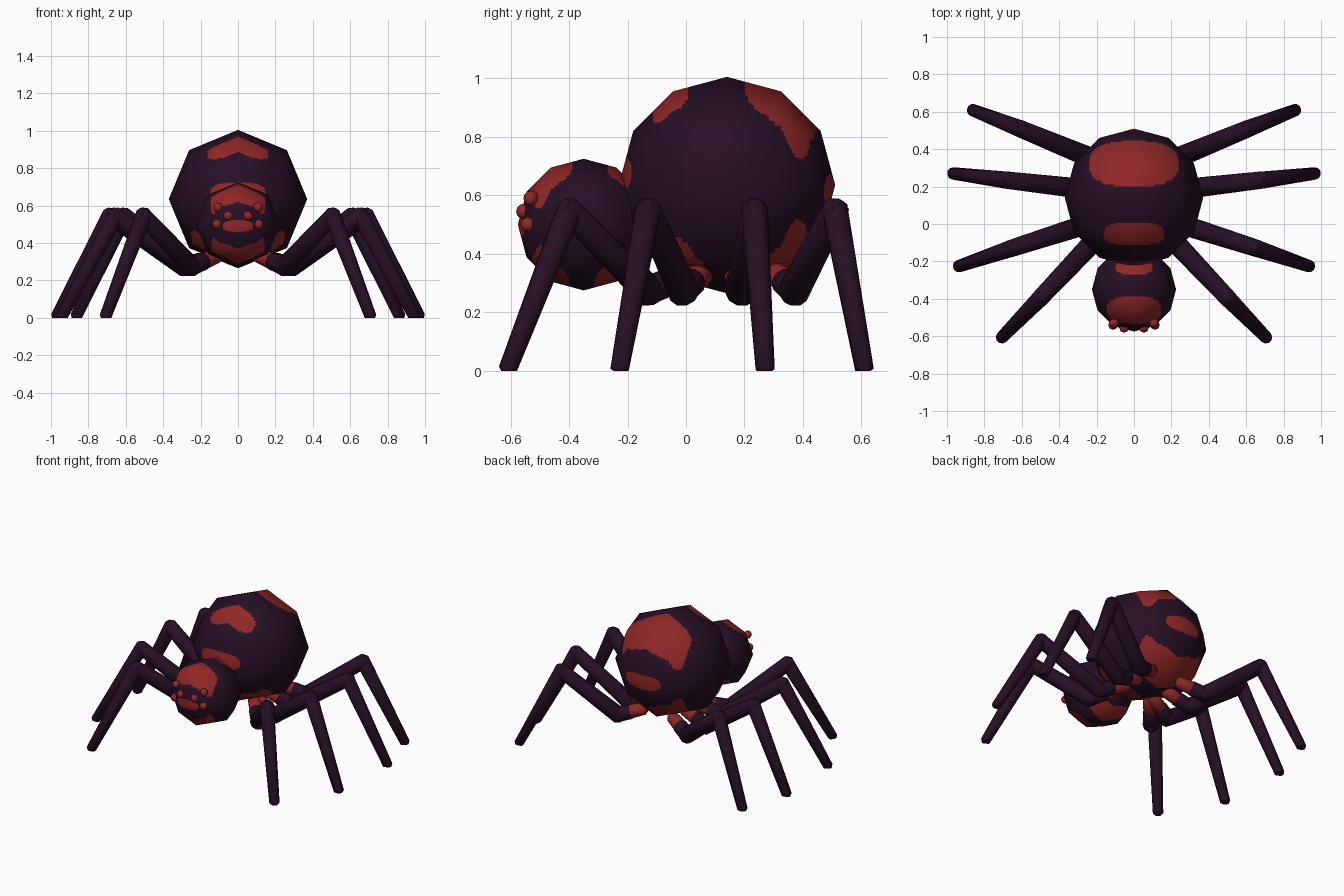
import bpy, bmesh, math
from mathutils import Vector, Matrix

if "Cube" in bpy.data.objects:
    bpy.data.objects.remove(bpy.data.objects["Cube"])


def material(name, rgb):
    m = bpy.data.materials.new(name)
    m.diffuse_color = (*rgb, 1)
    m.use_nodes = True
    m.node_tree.nodes["Principled BSDF"].inputs["Base Color"].default_value = m.diffuse_color
    return m


PURPLE = material("dark purple", (0.020, 0.0048, 0.019))
RED = material("dark red", (0.28, 0.02, 0.02))


def finish(bm, name, mats):
    me = bpy.data.meshes.new(name)
    bm.to_mesh(me)
    bm.free()
    for m in mats:
        me.materials.append(m)
    for p in me.polygons:
        p.use_smooth = True
    ob = bpy.data.objects.new(name, me)
    bpy.context.collection.objects.link(ob)
    return ob


# Red markings: (centre, half length, half width) across each quarter of a body ball
def is_marked(x, v, z):
    def blob(a, b):
        return abs(a) ** 2.6 + abs(b) ** 2.6 < 1
    if z > 0 and (blob(x / 0.65, (v - 0.49) / 0.33) or blob(x / 0.44, (v + 0.52) / 0.17)):
        return True
    if z < 0 and (blob(x / 0.63, (v - 0.50) / 0.29) or blob(x / 0.68, (v + 0.42) / 0.25)):
        return True
    if v > 0.7:
        return blob(x / 0.36, (z + 0.04) / 0.14)
    if v < -0.7:
        return blob(x / 0.40, (z - 0.09) / 0.15)
    return False


# Low-poly ball with its poles along y; faces split finely only to cut the markings
def body_ball(name, centre, radius, facing):
    bm = bmesh.new()
    bmesh.ops.create_uvsphere(bm, u_segments=8, v_segments=6, radius=radius,
                              matrix=Matrix.Rotation(math.pi / 2, 4, 'X'))
    bmesh.ops.subdivide_edges(bm, edges=bm.edges[:], cuts=17, use_grid_fill=True)
    bmesh.ops.recalc_face_normals(bm, faces=bm.faces[:])
    for f in bm.faces:
        c = f.calc_center_median() / radius
        f.material_index = int(is_marked(c.x, c.y * facing, c.z))
    ob = finish(bm, name, (PURPLE, RED))
    me = ob.data
    me.normals_split_custom_set_from_vertices([v.co.normalized() for v in me.vertices])
    ob.location = centre
    return ob


body_ball("abdomen", (0, 0.14, 0.635), 0.37, 1)
HEAD = Vector((0, -0.35, 0.5))
body_ball("head", HEAD, 0.225, -1)

# Eyes
for side in (-1, 1):
    for x, y, z in ((0.107, -0.53, 0.59), (0.053, -0.555, 0.545), (0.112, -0.54, 0.50)):
        bm = bmesh.new()
        bmesh.ops.create_uvsphere(bm, u_segments=8, v_segments=6, radius=0.026)
        eye = finish(bm, "eye", (RED,))
        eye.location = (side * x, y, z)


# Tapered limb segment with chamfered ends
def segment(bm, a, b, ra, rb, mat, sides=10):
    d = (b - a).normalized()
    q = d.to_track_quat('Z', 'Y')
    rings = []
    for p, r in ((a - d * ra * 0.8, ra * 0.6), (a - d * ra * 0.3, ra),
                 (b + d * rb * 0.3, rb), (b + d * rb * 0.8, rb * 0.6)):
        ring = []
        for i in range(sides):
            t = math.tau * i / sides
            co = p + q @ Vector((r * math.cos(t), r * math.sin(t), 0))
            co.z = max(co.z, 0)
            ring.append(bm.verts.new(co))
        rings.append(ring)
    faces = [bm.faces.new(rings[0][::-1]), bm.faces.new(rings[-1])]
    for lo, hi in zip(rings, rings[1:]):
        for i in range(sides):
            j = (i + 1) % sides
            faces.append(bm.faces.new((lo[i], lo[j], hi[j], hi[i])))
    for f in faces:
        f.material_index = mat


# Legs: hip, low joint, knee and foot, mirrored left and right
LEGS = {
    "front_leg": ((0.12, 0.01), (0.25, -0.13), (0.505, -0.40), (0.705, -0.605)),
    "second_leg": ((0.12, 0.05), (0.28, -0.01), (0.655, -0.13), (0.935, -0.225)),
    "third_leg": ((0.12, 0.17), (0.29, 0.19), (0.685, 0.235), (0.965, 0.27)),
    "back_leg": ((0.12, 0.31), (0.27, 0.37), (0.61, 0.51), (0.86, 0.608)),
}
HEIGHTS = (0.33, 0.275, 0.545, 0.015)
for name, plan in LEGS.items():
    for side, label in ((-1, "left"), (1, "right")):
        hip, joint, knee, foot = [Vector((side * x, y, z)) for (x, y), z in zip(plan, HEIGHTS)]
        bm = bmesh.new()
        segment(bm, hip, hip.lerp(joint, 0.45), 0.04, 0.045, 1)
        segment(bm, hip.lerp(joint, 0.55), joint, 0.048, 0.05, 0)
        segment(bm, joint, knee, 0.054, 0.046, 0)
        segment(bm, knee, foot, 0.046, 0.033, 0)
        leg = finish(bm, f"{label}_{name}", (PURPLE, RED))
        bpy.context.view_layer.objects.active = leg
        bpy.ops.object.select_all(action='DESELECT')
        leg.select_set(True)
        bpy.ops.object.shade_smooth_by_angle(angle=math.radians(50))
